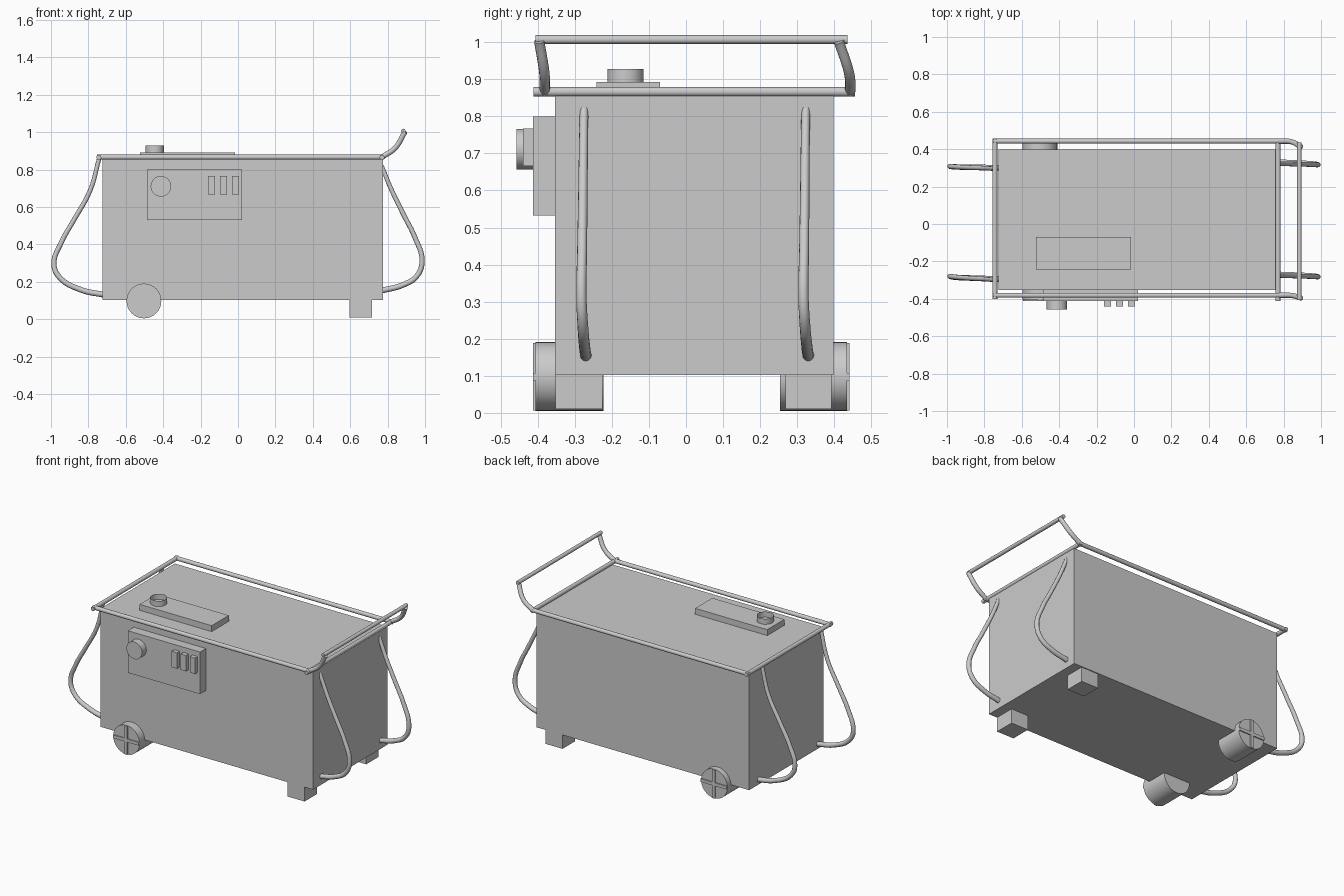
import bpy, bmesh, math
from mathutils import Matrix, Vector

if "Cube" in bpy.data.objects:
    bpy.data.objects.remove(bpy.data.objects["Cube"])


def finish(name, bm, smooth=False):
    me = bpy.data.meshes.new(name)
    bm.to_mesh(me)
    bm.free()
    ob = bpy.data.objects.new(name, me)
    bpy.context.collection.objects.link(ob)
    if smooth:
        shade(ob)
    return ob


def shade(ob):
    bpy.ops.object.select_all(action='DESELECT')
    ob.select_set(True)
    bpy.context.view_layer.objects.active = ob
    bpy.ops.object.shade_smooth_by_angle(angle=math.radians(35))


def box(name, x, y, z):
    """Box from (min, max) ranges."""
    bm = bmesh.new()
    c = [(r[0] + r[1]) / 2 for r in (x, y, z)]
    s = [r[1] - r[0] for r in (x, y, z)]
    bmesh.ops.create_cube(bm, size=1, matrix=Matrix.Translation(c) @ Matrix.Diagonal((*s, 1)))
    return finish(name, bm)


def cylinder(name, a, b, r, caps=True, segs=32):
    """Cylinder between points a and b."""
    a, b = Vector(a), Vector(b)
    rot = (b - a).to_track_quat('Z', 'Y').to_matrix().to_4x4()
    bm = bmesh.new()
    bmesh.ops.create_cone(bm, cap_ends=caps, segments=segs, radius1=r, radius2=r,
                          depth=(b - a).length, matrix=Matrix.Translation((a + b) / 2) @ rot)
    return finish(name, bm, True)


def tube(name, pts, radius, taper=(1, 1)):
    """Smooth bent tube through points."""
    cu = bpy.data.curves.new(name, 'CURVE')
    cu.dimensions = '3D'
    cu.bevel_depth = radius
    cu.bevel_resolution = 4
    cu.use_fill_caps = True
    cu.resolution_u = 6
    sp = cu.splines.new('BEZIER')
    sp.bezier_points.add(len(pts) - 1)
    for i, (bp, p) in enumerate(zip(sp.bezier_points, pts)):
        bp.co = p
        bp.handle_left_type = bp.handle_right_type = 'AUTO'
        bp.radius = taper[0] + (taper[1] - taper[0]) * i / (len(pts) - 1)
    ob = bpy.data.objects.new(name, cu)
    bpy.context.collection.objects.link(ob)
    bpy.ops.object.select_all(action='DESELECT')
    ob.select_set(True)
    bpy.context.view_layer.objects.active = ob
    bpy.ops.object.convert(target='MESH')
    shade(bpy.context.object)


# Main housing
box("housing", (-0.724, 0.776), (-0.353, 0.398), (0.102, 0.855))

# Front control panel with dial and switches
box("control_panel", (-0.487, 0.021), (-0.413, -0.35), (0.532, 0.80))
cylinder("panel_dial", (-0.412, -0.41, 0.711), (-0.412, -0.457, 0.711), 0.055)
for i in range(3):
    x = -0.16 + 0.064 * i
    box(f"panel_switch_{i + 1}", (x, x + 0.037), (-0.44, -0.41), (0.666, 0.767))

# Top plate with open filler neck
box("top_plate", (-0.524, -0.016), (-0.242, -0.07), (0.85, 0.893))
cylinder("filler_neck", (-0.445, -0.163, 0.89), (-0.445, -0.163, 0.928), 0.049, caps=False)

# Wheels with raised hub crosses, and feet
for side, inner, outer in (("front", -0.222, -0.406), ("back", 0.254, 0.434)):
    d = math.copysign(0.007, outer)
    cylinder(f"{side}_wheel", (-0.503, inner, 0.098), (-0.503, outer, 0.098), 0.093)
    ys = sorted((outer - d, outer + d))
    box(f"{side}_hub_bar_horizontal", (-0.594, -0.412), ys, (0.088, 0.108))
    box(f"{side}_hub_bar_vertical", (-0.513, -0.493), ys, (0.007, 0.189))
box("front_foot", (0.596, 0.716), (-0.352, -0.225), (0.01, 0.11))
box("back_foot", (0.596, 0.716), (0.269, 0.392), (0.01, 0.11))

# Top rail frame
R = 0.013
cylinder("front_rail", (-0.755, -0.381, 0.867), (0.78, -0.381, 0.867), R, segs=20)
cylinder("back_rail", (-0.755, 0.443, 0.867), (0.78, 0.443, 0.867), R, segs=20)
cylinder("left_rail", (-0.744, -0.402, 0.866), (-0.744, 0.456, 0.866), R, segs=20)
cylinder("right_rail", (0.77, -0.412, 0.866), (0.77, 0.452, 0.866), R, segs=20)

# Push handle
cylinder("handle_bar", (0.884, -0.406, 1.007), (0.884, 0.435, 1.007), 0.012, segs=20)
for side, y0, y1, y2 in (("front", -0.381, -0.382, -0.396), ("back", 0.443, 0.44, 0.412)):
    tube(f"{side}_handle_arm",
         [(0.77, y0, 0.867), (0.84, y1, 0.916), (0.893, y2, 1.003)], 0.014)

# Bowed side bars at both ends
LEFT = [(-0.742, 0.862), (-0.79, 0.69), (-0.875, 0.535), (-0.945, 0.41),
        (-0.984, 0.295), (-0.955, 0.225), (-0.84, 0.158), (-0.71, 0.13)]
RIGHT = [(0.768, 0.82), (0.815, 0.705), (0.885, 0.56), (0.945, 0.44),
         (0.984, 0.31), (0.955, 0.23), (0.88, 0.183), (0.765, 0.153)]
for end, path, bars in (("left", LEFT, (("front", -0.30, -0.28, -0.295), ("back", 0.295, 0.308, 0.30))),
                        ("right", RIGHT, (("front", -0.275, -0.282, -0.27), ("back", 0.323, 0.317, 0.33)))):
    for side, ya, yb, yc in bars:
        pts = []
        for i, (x, z) in enumerate(path):
            y = ya + (yb - ya) * i / 4 if i <= 4 else yb + (yc - yb) * (i - 4) / 3
            pts.append((x, y, z))
        tube(f"{end}_{side}_bar", pts, 0.0155, taper=(0.75, 1.0))
